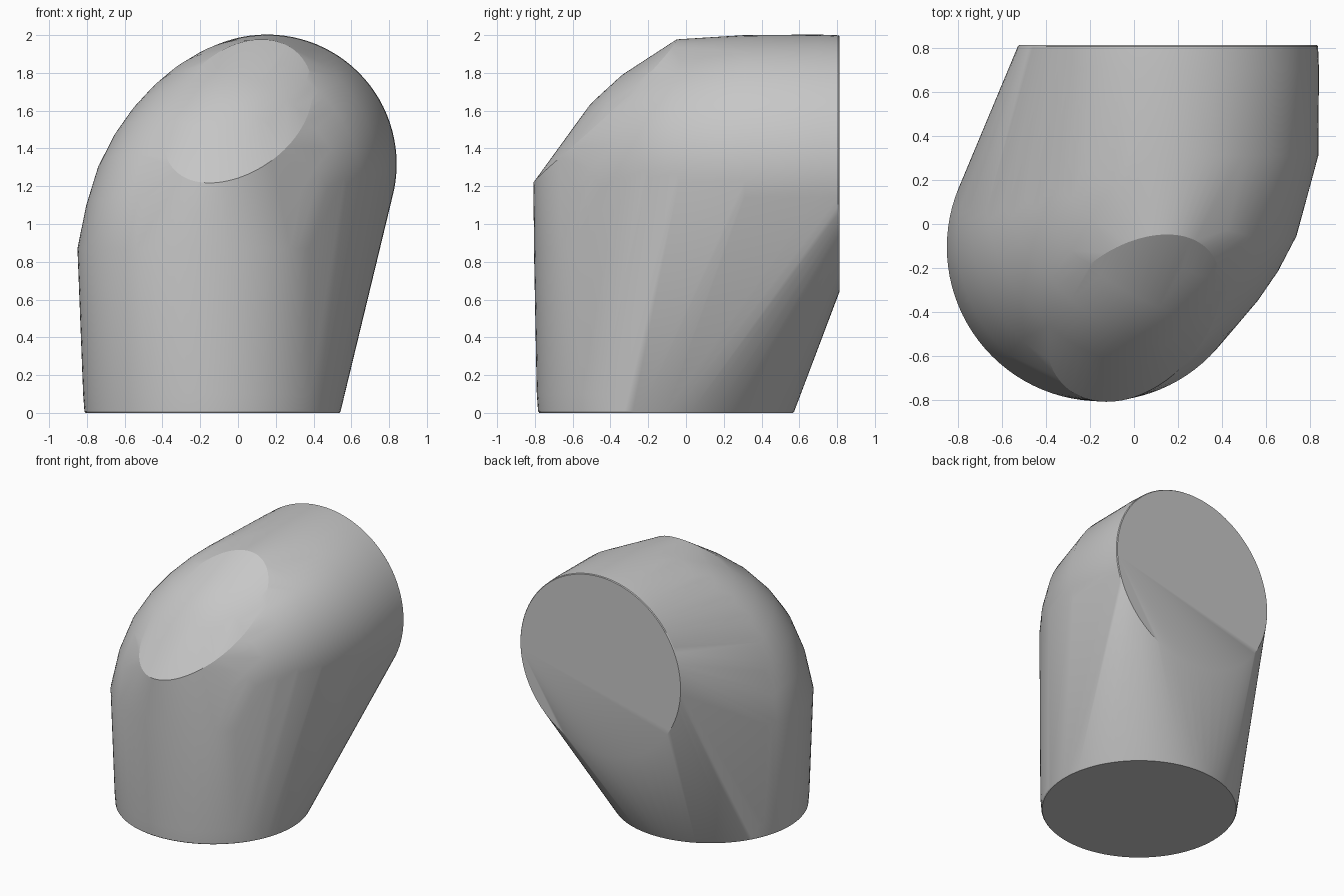
import bpy
import bmesh
from math import cos, sin, pi
from mathutils import Vector
from mathutils.geometry import interpolate_bezier

SEG = 96

old = bpy.data.objects.get("Cube")
if old:
    bpy.data.objects.remove(old, do_unlink=True)

# Single grey material
grey = bpy.data.materials.new("plain_grey")
grey.use_nodes = True
colour = (0.57, 0.57, 0.57, 1)
grey.diffuse_color = colour
grey.node_tree.nodes["Principled BSDF"].inputs["Base Color"].default_value = colour

bm = bmesh.new()


def ring(centre, normal, radius):
    """Circle of points around the pipe axis."""
    turn = Vector(normal).to_track_quat('Z', 'Y')
    for i in range(SEG):
        a = 2 * pi * i / SEG
        bm.verts.new(Vector(centre) + turn @ Vector((radius * cos(a), radius * sin(a), 0)))


# Upright pipe, with a softened bottom rim
for z, r in ((0, 0.672), (0.008, 0.678), (0.1, 0.685), (0.87, 0.7)):
    ring((-0.15 + 0.015 * (z < 0.5), -0.105, z), (0, 0, 1), r)

# Rounded bend between the two pipes
path = interpolate_bezier(Vector((-0.15, -0.105, 0.87)), Vector((-0.15, -0.105, 1.12)),
                          Vector((0.08, 0.05, 1.32)), Vector((0.15, 0.31, 1.32)), 9)
for before, here, after in zip(path, path[1:], path[2:]):
    ring(here, after - before, 0.678)

# Pipe leaving at the back, with a softened rim
for y, r in ((0.31, 0.683), (0.7, 0.686), (0.806, 0.682), (0.812, 0.677)):
    ring((0.154, y, 1.317), (0, 1, 0), r)

# Rim of the slanted oval pad on the outside of the bend
outward = Vector((0, -1, 1)).normalized()
upward = Vector((0, 1, 1)).normalized()
pad_rim = set()
for i in range(SEG):
    t = 2 * pi * i / SEG
    p = Vector((0.395 * cos(t), -0.43, 1.6)) + upward * 0.537 * cos(t - 1.22)
    pad_rim.add(bm.verts.new(p - outward * 0.03 * cos(t) ** 2))

# Shrink-wrap everything into one solid elbow
bmesh.ops.convex_hull(bm, input=bm.verts[:], use_existing_faces=False)
kept = {v for f in bm.faces for v in f.verts}
bmesh.ops.delete(bm, geom=[v for v in bm.verts if v not in kept], context='VERTS')
pad_rim &= kept
bmesh.ops.recalc_face_normals(bm, faces=bm.faces[:])

# Crisp rim around the pad
for e in bm.edges:
    if e.verts[0] in pad_rim and e.verts[1] in pad_rim and e.calc_length() < 0.08:
        e.smooth = False

mesh = bpy.data.meshes.new("elbow_body")
bm.to_mesh(mesh)
bm.free()
mesh.materials.append(grey)
elbow = bpy.data.objects.new("elbow_body", mesh)
bpy.context.collection.objects.link(elbow)

bpy.ops.object.select_all(action='DESELECT')
elbow.select_set(True)
bpy.context.view_layer.objects.active = elbow
bpy.ops.object.shade_smooth_by_angle(angle=pi / 6)
